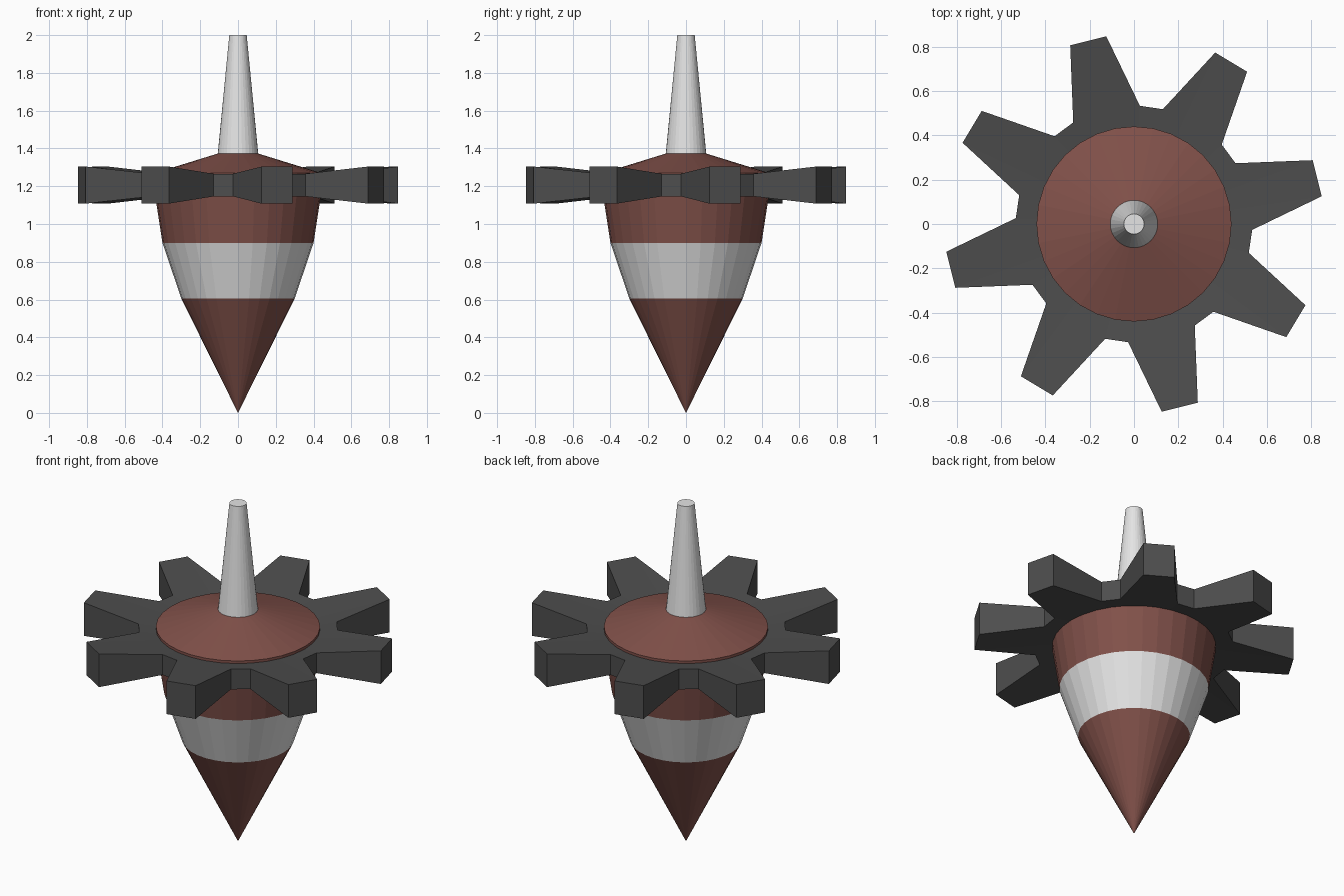
import bpy
import bmesh
from math import cos, sin, radians, tau

cube = bpy.data.objects.get("Cube")
if cube:
    bpy.data.objects.remove(cube, do_unlink=True)

SIDES = 32


def material(name, rgb):
    mat = bpy.data.materials.new(name)
    mat.use_nodes = True
    mat.diffuse_color = (*rgb, 1)
    mat.node_tree.nodes["Principled BSDF"].inputs["Base Color"].default_value = (*rgb, 1)
    return mat


brown = material("red_brown", (0.22, 0.082, 0.068))
pale = material("pale_grey", (0.78, 0.78, 0.78))
dark = material("dark_grey", (0.075, 0.075, 0.075))


def ring(bm, radius, z, start=0.0):
    """Ring of vertices; radius and z may depend on the index."""
    r = radius if callable(radius) else lambda i: radius
    h = z if callable(z) else lambda i: z
    angles = [start + tau * i / SIDES for i in range(SIDES)]
    return [bm.verts.new((r(i) * cos(a), r(i) * sin(a), h(i))) for i, a in enumerate(angles)]


def bridge(bm, low, high):
    faces = []
    for i in range(SIDES):
        j = (i + 1) % SIDES
        faces.append(bm.faces.new((low[i], low[j], high[j], high[i])))
    return faces


def finish(bm, name, materials):
    bmesh.ops.recalc_face_normals(bm, faces=bm.faces)
    mesh = bpy.data.meshes.new(name)
    bm.to_mesh(mesh)
    bm.free()
    for mat in materials:
        mesh.materials.append(mat)
    obj = bpy.data.objects.new(name, mesh)
    bpy.context.collection.objects.link(obj)
    return obj


# Spinning body with handle: turned profile, coloured in bands by height
bm = bmesh.new()
profile = [(0.3, 0.605), (0.4, 0.9), (0.44, 1.16), (0.44, 1.27), (0.107, 1.373), (0.046, 2.0)]
rings = [ring(bm, r, z) for r, z in profile]
for low, high in zip(rings, rings[1:]):
    bridge(bm, low, high)
bm.faces.new(rings[-1])
tip = bm.verts.new((0, 0, 0))
for i in range(SIDES):
    bm.faces.new((tip, rings[0][(i + 1) % SIDES], rings[0][i]))
for face in bm.faces:
    z = face.calc_center_median().z
    face.material_index = 1 if 0.605 < z < 0.9 or z > 1.373 else 0
finish(bm, "top_body", [brown, pale])


# Gear collar: eight teeth that thicken towards their ends
def is_tooth(i):
    return i % 4 < 2


def gear_radius(i):
    return 0.856 if is_tooth(i) else 0.534


def gear_height(sign):
    return lambda i: 1.206 + sign * (0.098 if is_tooth(i) else 0.06)


bm = bmesh.new()
turn = radians(8.4)
loops = [ring(bm, 0.415, 1.16, turn),
         ring(bm, gear_radius, gear_height(-1), turn),
         ring(bm, gear_radius, gear_height(1), turn),
         ring(bm, 0.415, 1.252, turn)]
for low, high in zip(loops, loops[1:] + loops[:1]):
    bridge(bm, low, high)
finish(bm, "gear_collar", [dark])
